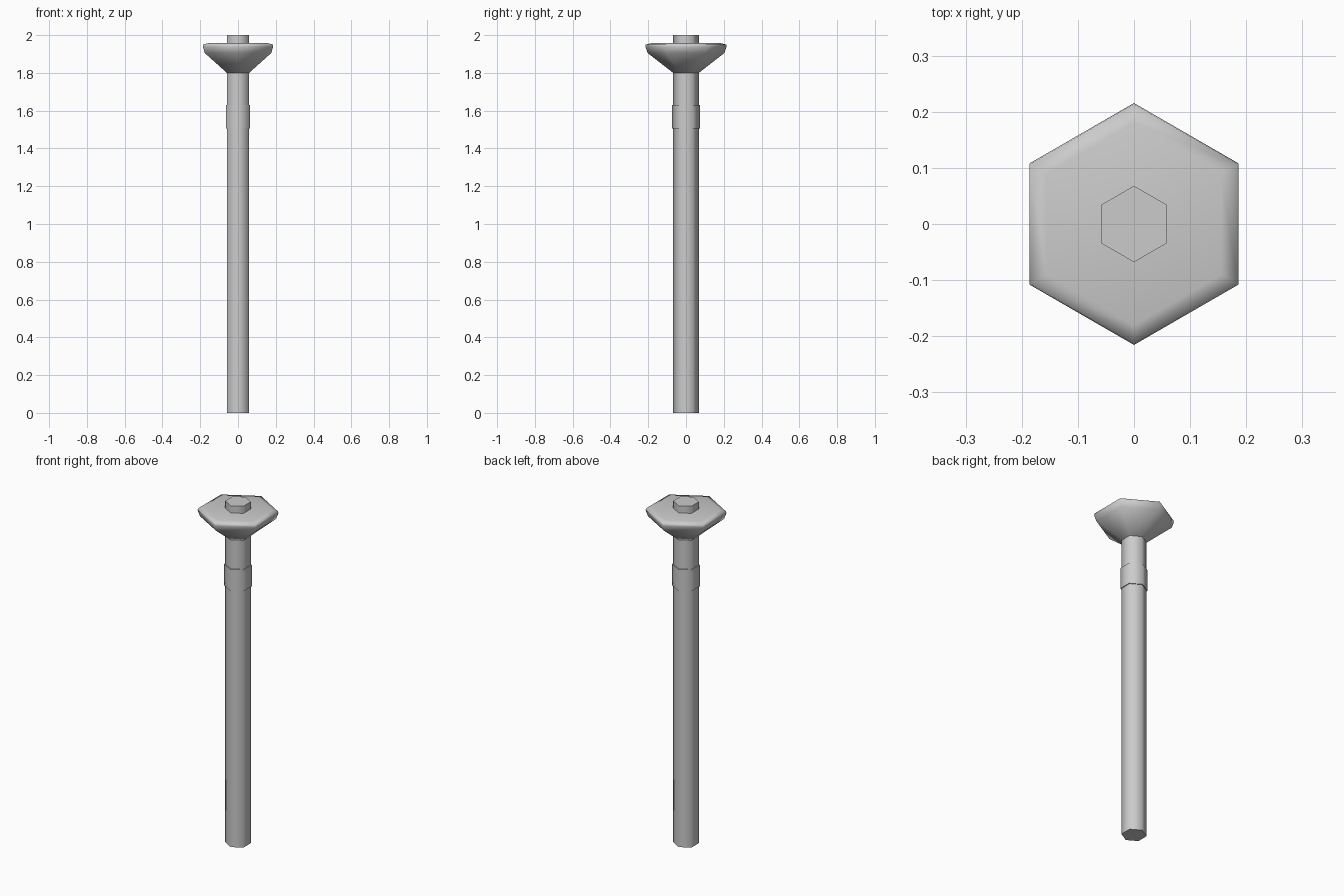
import bpy
import bmesh
import math

if "Cube" in bpy.data.objects:
    bpy.data.objects.remove(bpy.data.objects["Cube"])


def hex_turned(name, profile):
    """Six-sided solid from (corner radius, z) rings, corners on the y axis."""
    bm = bmesh.new()
    rings = []
    for r, z in profile:
        rings.append([bm.verts.new((r * math.cos(math.radians(90 + 60 * i)),
                                    r * math.sin(math.radians(90 + 60 * i)), z))
                      for i in range(6)])
    for low, high in zip(rings, rings[1:]):
        for i in range(6):
            j = (i + 1) % 6
            bm.faces.new((low[i], low[j], high[j], high[i]))
    bm.faces.new(rings[0][::-1])
    bm.faces.new(rings[-1])
    mesh = bpy.data.meshes.new(name)
    bm.to_mesh(mesh)
    bm.free()
    obj = bpy.data.objects.new(name, mesh)
    bpy.context.collection.objects.link(obj)
    bpy.ops.object.select_all(action='DESELECT')
    obj.select_set(True)
    bpy.context.view_layer.objects.active = obj
    bpy.ops.object.shade_smooth_by_angle(angle=math.radians(70))
    return obj


# Long shaft, its top poking through the head
hex_turned("shaft", [(0.068, 0), (0.068, 2)])

# Slightly wider band below the head
hex_turned("collar", [(0.0735, 1.505), (0.0735, 1.63)])

# Flared head with bevelled rim
hex_turned("head", [(0.068, 1.80), (0.203, 1.905), (0.2155, 1.94),
                    (0.213, 1.95), (0.18, 1.958)])
